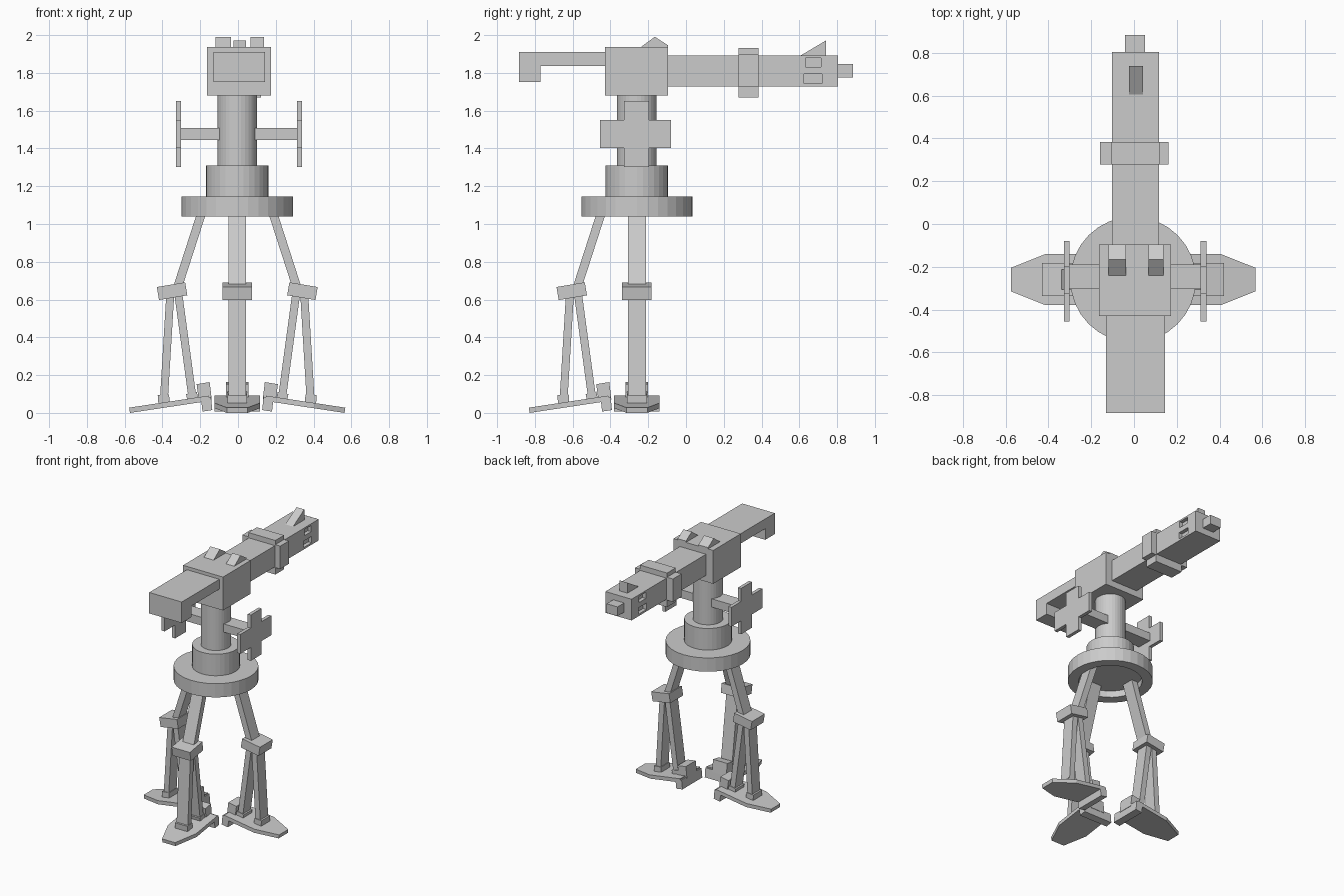
import bpy, bmesh, math
from mathutils import Matrix, Vector

if "Cube" in bpy.data.objects:
    bpy.data.objects.remove(bpy.data.objects["Cube"])

CX, CY = -0.004, -0.26          # axis of the pedestal


def finish(name, bm, matrix=Matrix()):
    bmesh.ops.transform(bm, matrix=matrix, verts=bm.verts)
    bmesh.ops.recalc_face_normals(bm, faces=bm.faces)
    me = bpy.data.meshes.new(name)
    bm.to_mesh(me)
    bm.free()
    ob = bpy.data.objects.new(name, me)
    bpy.context.collection.objects.link(ob)
    return ob


def prism(name, pts, lo, hi, axis, matrix=Matrix()):
    """Extrude a 2D outline along one axis from lo to hi."""
    place = {'x': lambda a, b, t: (t, a, b),
             'y': lambda a, b, t: (a, t, b),
             'z': lambda a, b, t: (a, b, t)}[axis]
    bm = bmesh.new()
    f = bm.faces.new([bm.verts.new(place(a, b, lo)) for a, b in pts])
    r = bmesh.ops.extrude_face_region(bm, geom=[f])
    vs = [v for v in r['geom'] if isinstance(v, bmesh.types.BMVert)]
    bmesh.ops.translate(bm, verts=vs, vec=Vector(place(0, 0, hi - lo)))
    return finish(name, bm, matrix)


def box(name, x, y, z, matrix=Matrix()):
    return prism(name, [(x[0], y[0]), (x[1], y[0]), (x[1], y[1]), (x[0], y[1])],
                 z[0], z[1], 'z', matrix)


def lathe(name, profile, n=32):
    """Revolve a closed (radius, z) profile about the pedestal axis."""
    bm = bmesh.new()
    rings = []
    for r, z in profile:
        if r == 0:
            rings.append([bm.verts.new((CX, CY, z))] * n)
        else:
            rings.append([bm.verts.new((CX + r * math.cos(2 * math.pi * i / n),
                                        CY + r * math.sin(2 * math.pi * i / n), z))
                          for i in range(n)])
    for a, b in zip(rings, rings[1:]):
        for i in range(n):
            j = (i + 1) % n
            bm.faces.new(list(dict.fromkeys((a[i], a[j], b[j], b[i]))))
    return finish(name, bm)


def strut(name, p, q, thick, width, matrix):
    """Flat bar between two (radius, z) points."""
    p, q = Vector(p), Vector(q)
    d = (q - p).normalized()
    s = Vector((-d.y, d.x)) * thick / 2
    return prism(name, [p + s, q + s, q - s, p - s], -width / 2, width / 2, 'y', matrix)


def plus(y, z, y_in, z_in):
    """Outline of a plus sign from outer and inner extents."""
    (a, d), (b, c) = y, y_in
    (e, h), (f, g) = z, z_in
    return [(a, f), (b, f), (b, e), (c, e), (c, f), (d, f),
            (d, g), (c, g), (c, h), (b, h), (b, g), (a, g)]


# pedestal: recessed base disc, drum and column
lathe("base_disc", [(0, 1.10), (0.22, 1.10), (0.22, 1.05), (0.294, 1.05),
                    (0.294, 1.155), (0, 1.155)])
lathe("base_drum", [(0, 1.15), (0.165, 1.15), (0.165, 1.32), (0, 1.32)])
lathe("column", [(0, 1.31), (0.105, 1.31), (0.105, 1.70), (0, 1.70)])

# side arms carrying plus-shaped plates
plate = plus((-0.455, -0.08), (1.31, 1.66), (-0.328, -0.196), (1.412, 1.56))
for side, x0, x1, x2 in (("left", -0.08, -0.302, -0.328), ("right", 0.07, 0.312, 0.338)):
    box(side + "_arm", sorted((x0, x1)), (-0.305, -0.19), (1.455, 1.518))
    prism(side + "_plate", plate, x1, x2, 'x')

# gun housing, front stock and top sights
box("housing", (-0.163, 0.174), (-0.43, -0.095), (1.69, 1.945))
prism("stock", [(-0.43, 1.92), (-0.885, 1.92), (-0.885, 1.76), (-0.77, 1.76),
                (-0.77, 1.845), (-0.43, 1.845)], -0.131, 0.144, 'x')
sight = [(-0.24, 1.945), (-0.165, 2.0), (-0.095, 1.955), (-0.095, 1.945)]
prism("left_sight", sight, -0.12, -0.038, 'x')
prism("right_sight", sight, 0.067, 0.137, 'x')

# barrel with recessed side windows, plus-shaped collar, muzzle and fin
barrel = box("barrel", (-0.103, 0.118), (-0.10, 0.805), (1.738, 1.90))
for x in ((-0.15, -0.075), (0.09, 0.165)):
    for y, z in (((0.632, 0.715), (1.84, 1.887)), ((0.625, 0.72), (1.753, 1.802))):
        cutter = box("window_cutter", x, y, z)
        cutter.hide_render = True
        mod = barrel.modifiers.new("window", 'BOOLEAN')
        mod.operation, mod.object, mod.solver = 'DIFFERENCE', cutter, 'EXACT'
        bpy.context.view_layer.objects.active = barrel
        bpy.ops.object.modifier_apply(modifier=mod.name)
        bpy.data.objects.remove(cutter)
prism("barrel_collar", plus((-0.158, 0.162), (1.68, 1.94), (-0.108, 0.121), (1.733, 1.908)),
      0.0, 0.105, 'z', Matrix(((1, 0, 0, 0), (0, 0, 1, 0.278), (0, 1, 0, 0), (0, 0, 0, 1))))
box("muzzle", (-0.041, 0.052), (0.80, 0.885), (1.785, 1.855))
prism("fin", [(0.605, 1.90), (0.74, 1.98), (0.74, 1.90)], -0.023, 0.042, 'x')

# three identical legs, drawn along +x and turned about the pedestal axis
tilt = Matrix.Translation((0.568, 0, 0.009)) @ Matrix.Rotation(math.radians(8.6), 4, 'Y')
for name, angle in (("right", 0), ("left", 180), ("front", 270)):
    m = Matrix.Translation((CX, CY, 0)) @ Matrix.Rotation(math.radians(angle), 4, 'Z')
    strut(name + "_thigh", (0.175, 1.11), (0.317, 0.67), 0.046, 0.095, m)
    strut(name + "_knee", (0.270, 0.666), (0.420, 0.641), 0.07, 0.155, m)
    strut(name + "_outer_shin", (0.355, 0.63), (0.390, 0.05), 0.042, 0.095, m)
    strut(name + "_inner_shin", (0.312, 0.64), (0.236, 0.08), 0.042, 0.095, m)
    strut(name + "_outer_socket", (0.391, 0.105), (0.386, 0.04), 0.06, 0.105, m)
    strut(name + "_inner_socket", (0.243, 0.115), (0.232, 0.065), 0.058, 0.105, m)
    prism(name + "_foot", [(-0.425, -0.12), (-0.165, -0.12), (0, -0.055), (0, 0.055),
                           (-0.165, 0.12), (-0.425, 0.12)], 0, 0.028, 'z', m @ tilt)
    prism(name + "_heel", [(0.146, 0.172), (0.215, 0.161), (0.203, 0.07), (0.135, 0.08)],
          -0.06, 0.06, 'y', m)
    prism(name + "_heel_spur", [(0.139, 0.095), (0.192, 0.085), (0.184, 0.016), (0.132, 0.024)],
          -0.12, 0.12, 'y', m)

# set the model exactly on the ground
bpy.context.view_layer.update()
low = min(v.co.z for o in bpy.data.objects for v in o.data.vertices)
for o in bpy.data.objects:
    o.location.z -= low
